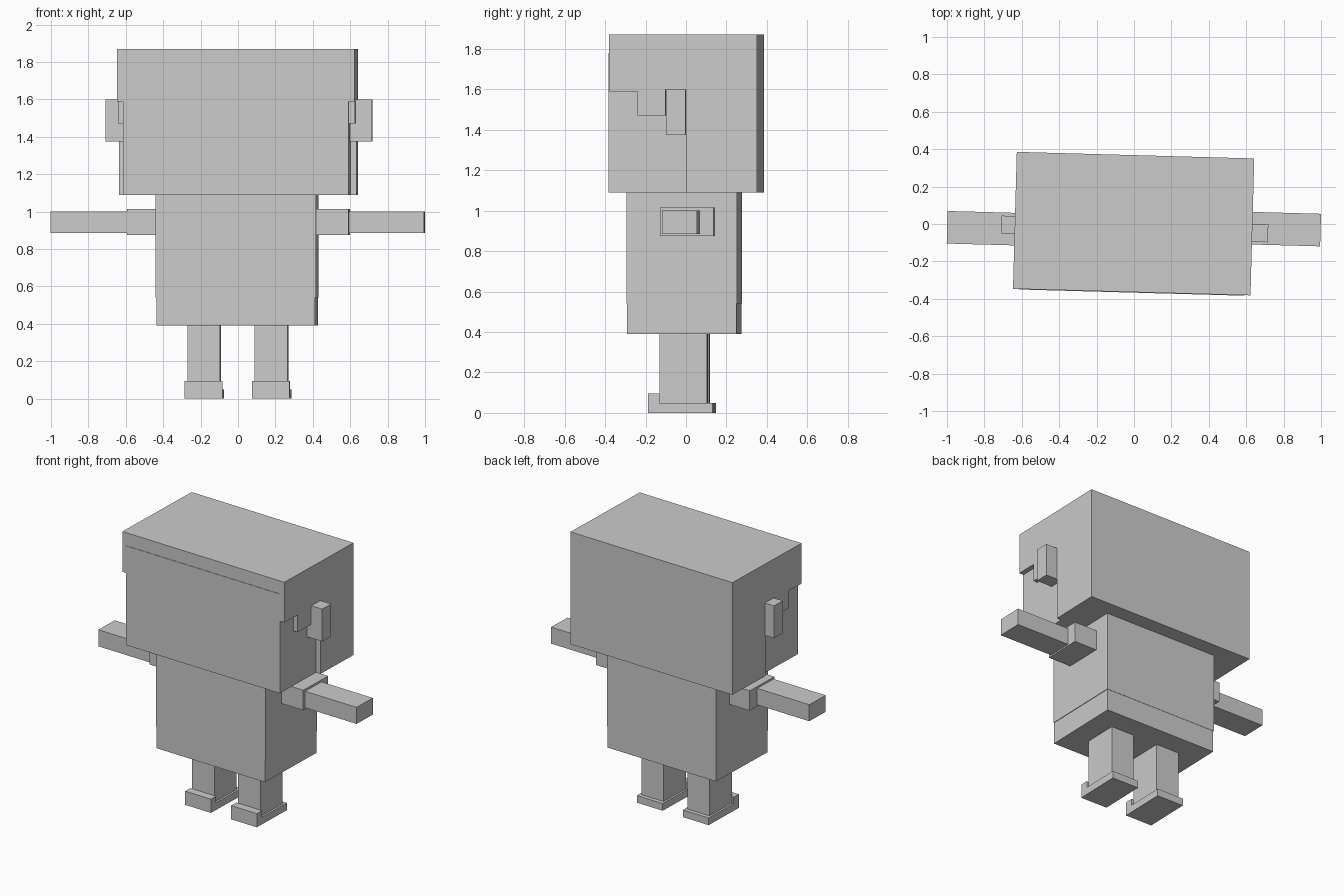
import bpy, bmesh, math
from mathutils import Matrix

if "Cube" in bpy.data.objects:
    bpy.data.objects.remove(bpy.data.objects["Cube"])

# One flat grey; the whole figure is turned slightly about z
grey = bpy.data.materials.new("light_grey")
grey.diffuse_color = (0.6, 0.6, 0.6, 1)
grey.use_nodes = True
grey.node_tree.nodes["Principled BSDF"].inputs["Base Color"].default_value = grey.diffuse_color
TURN = Matrix.Rotation(math.radians(-1.58), 4, 'Z')


def finish(name, bm):
    bmesh.ops.recalc_face_normals(bm, faces=bm.faces[:])
    bm.transform(TURN)
    mesh = bpy.data.meshes.new(name)
    bm.to_mesh(mesh)
    bm.free()
    mesh.materials.append(grey)
    obj = bpy.data.objects.new(name, mesh)
    bpy.context.collection.objects.link(obj)
    return obj


def box(name, x, y, z):
    """Box from (min, max) ranges."""
    bm = bmesh.new()
    bmesh.ops.create_cube(bm, size=1)
    for v in bm.verts:
        for i, r in enumerate((x, y, z)):
            v.co[i] = r[0] if v.co[i] < 0 else r[1]
    return finish(name, bm)


def side_plate(name, profile, x0, x1):
    """Extrude a (y, z) outline from x0 to x1."""
    bm = bmesh.new()
    face = bm.faces.new([bm.verts.new((x0, y, z)) for y, z in profile])
    ext = bmesh.ops.extrude_face_region(bm, geom=[face])
    for v in ext["geom"]:
        if isinstance(v, bmesh.types.BMVert):
            v.co.x = x1
    return finish(name, bm)


# Head core and the hair cap around it
box("head", (-0.606, 0.60), (-0.367, 0.33), (1.09, 1.78))
box("hair_top", (-0.637, 0.633), (-0.364, 0.368), (1.78, 1.87))
box("hair_back", (-0.606, 0.60), (0.33, 0.368), (1.09, 1.78))

# Stepped hair sides with a slot for each ear
hair = [(-0.364, 1.78), (-0.364, 1.59), (-0.223, 1.59), (-0.223, 1.47),
        (-0.083, 1.47), (-0.083, 1.60), (0.017, 1.60), (0.017, 1.09),
        (0.368, 1.09), (0.368, 1.78)]
side_plate("hair_side_left", hair, -0.637, -0.606)
side_plate("hair_side_right", hair, 0.60, 0.633)

# Ears
box("ear_left", (-0.708, -0.60), (-0.07, 0.025), (1.375, 1.60))
box("ear_right", (0.595, 0.718), (-0.078, 0.017), (1.375, 1.60))

# Torso: jacket over a slightly narrower waist
box("jacket", (-0.433, 0.424), (-0.283, 0.264), (0.54, 1.09))
box("waist", (-0.429, 0.420), (-0.281, 0.262), (0.39, 0.54))

# Arms and sleeves
box("arm_left", (-0.998, -0.43), (-0.132, 0.042), (0.885, 1.0))
box("arm_right", (0.42, 0.998), (-0.092, 0.082), (0.885, 1.0))
box("sleeve_left", (-0.59, -0.43), (-0.14, 0.122), (0.875, 1.013))
box("sleeve_right", (0.42, 0.595), (-0.112, 0.152), (0.875, 1.015))

# Legs and shoes
for side, c in (("left", -0.18), ("right", 0.18)):
    box("leg_" + side, (c - 0.087, c + 0.087), (-0.124, 0.112), (0.05, 0.39))
    box("shoe_sole_" + side, (c - 0.101, c + 0.101), (-0.18, 0.14), (0, 0.05))
    box("shoe_toe_" + side, (c - 0.101, c + 0.101), (-0.18, -0.124), (0.05, 0.095))
